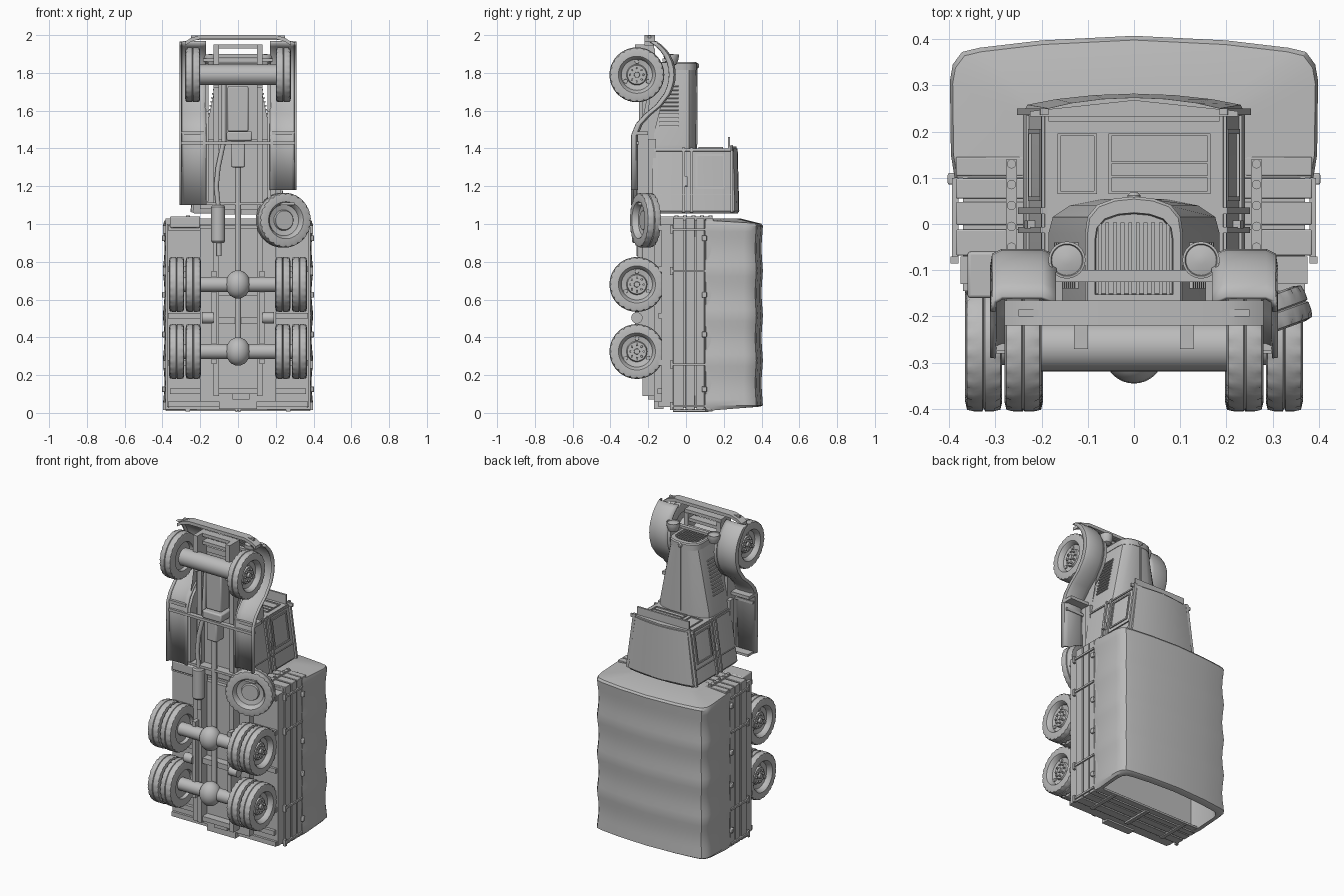
import bpy, bmesh, math
from mathutils import Matrix, Vector

if "Cube" in bpy.data.objects:
    bpy.data.objects.remove(bpy.data.objects["Cube"])

mat = bpy.data.materials.new("plain_grey")
mat.use_nodes = True
GREY = (0.5, 0.5, 0.5, 1)
mat.diffuse_color = GREY
mat.node_tree.nodes["Principled BSDF"].inputs["Base Color"].default_value = GREY
parts = []


def finish(name, bm, mirror=False, bevel=0, solid=0):
    bmesh.ops.recalc_face_normals(bm, faces=bm.faces)
    me = bpy.data.meshes.new(name)
    bm.to_mesh(me)
    bm.free()
    me.materials.append(mat)
    ob = bpy.data.objects.new(name, me)
    bpy.context.collection.objects.link(ob)
    if solid:
        m = ob.modifiers.new("Thickness", "SOLIDIFY")
        m.thickness, m.offset = solid, 0
    if bevel:
        m = ob.modifiers.new("Bevel", "BEVEL")
        m.width, m.segments = bevel, 2
    if mirror:
        ob.modifiers.new("Mirror", "MIRROR")
    parts.append(ob)
    return ob


def add_box(bm, x, y, z, rot=0):
    c = Vector([(a + b) / 2 for a, b in (x, y, z)])
    s = [abs(b - a) for a, b in (x, y, z)]
    bmesh.ops.create_cube(bm, size=1, matrix=Matrix.Translation(c)
                          @ Matrix.Rotation(rot, 4, 'Y') @ Matrix.Diagonal((*s, 1)))


def boxes(name, items, mirror=False, bevel=0):
    bm = bmesh.new()
    for it in items:
        add_box(bm, *it)
    return finish(name, bm, mirror, bevel)


def loft(name, sections, mirror=False, bevel=0):
    bm = bmesh.new()
    rings = [[bm.verts.new(p) for p in s] for s in sections]
    n = len(rings[0])
    for a, b in zip(rings, rings[1:]):
        for i in range(n):
            bm.faces.new((a[i], a[(i + 1) % n], b[(i + 1) % n], b[i]))
    bm.faces.new(rings[0])
    bm.faces.new(rings[-1])
    return finish(name, bm, mirror, bevel)


def arch(half, z, sx=1, y0=0, sy=1):
    """Symmetric section from its right half, listed bottom to crown."""
    pts = half + [(-x, y) for x, y in reversed(half) if x > 0]
    return [(x * sx, y0 + (y - y0) * sy, z) for x, y in pts]


def lathe(name, profile, centre, axis='X', seg=32, notched=(), turn=0, mirror=False):
    """Spin (radius, offset) pairs about an axis; notched rows get tread cuts."""
    bm = bmesh.new()
    rot = {'X': Matrix.Rotation(math.pi / 2, 4, 'Y'), 'Z': Matrix.Identity(4),
           'Y': Matrix.Rotation(-math.pi / 2, 4, 'X')}[axis]
    mx = Matrix.Translation(centre) @ Matrix.Rotation(turn, 4, 'Z') @ rot
    rings = []
    for j, (r, h) in enumerate(profile):
        ring = []
        for k in range(seg):
            rr = r * (0.955 if j in notched and k % 4 == 0 else 1)
            a = math.tau * k / seg
            ring.append(bm.verts.new(mx @ Vector((rr * math.cos(a), rr * math.sin(a), h))))
        rings.append(ring)
    for a, b in zip(rings, rings[1:]):
        for i in range(seg):
            bm.faces.new((a[i], a[(i + 1) % seg], b[(i + 1) % seg], b[i]))
    bm.faces.new(rings[0])
    bm.faces.new(rings[-1])
    return finish(name, bm, mirror)


def tube(name, pts, r, mirror=False):
    cu = bpy.data.curves.new(name, 'CURVE')
    cu.dimensions, cu.bevel_depth, cu.use_fill_caps = '3D', r, True
    sp = cu.splines.new('POLY')
    sp.points.add(len(pts) - 1)
    for p, q in zip(sp.points, pts):
        p.co = (*q, 1)
    cu.materials.append(mat)
    ob = bpy.data.objects.new(name, cu)
    bpy.context.collection.objects.link(ob)
    if mirror:
        ob.modifiers.new("Mirror", "MIRROR")


# Wheels: tyre, dished rim, hub, bolts and hand holes
def wheel(name, c, axis='X', turn=0, mirror=True):
    R, w = 0.145, 0.04
    prof = [(0.03, -w * .5), (0.085, -w * .5), (0.09, -w), (0.125, -w), (R - .003, -w * .9), (R, -w * .55),
            (R, -.003), (R - .006, 0), (R, .003), (R, w * .55), (R - .003, w * .9), (0.125, w),
            (0.098, w), (0.09, w * .8), (0.082, w * .25), (0.055, w * .1), (0.05, w * .4), (0.02, w * .4)]
    lathe(name, prof, c, axis, 96, (4, 10), turn, mirror)


def wheel_fittings(name, c):
    x, y, z = c
    bm = bmesh.new()
    for count, rad, size, dx in ((8, 0.036, 0.006, 0.02), (3, 0.069, 0.012, 0.008), (1, 0, 0.016, 0.022)):
        for k in range(count):
            a = math.tau * k / count
            p = Vector((x + dx, y + rad * math.sin(a), z + rad * math.cos(a)))
            bmesh.ops.create_cone(bm, cap_ends=True, segments=12, radius1=size, radius2=size * .9, depth=0.014,
                                  matrix=Matrix.Translation(p) @ Matrix.Rotation(math.pi / 2, 4, 'Y'))
    finish(name, bm, True)


AX_Y = -0.26
for label, x, z in (("front", 0.24, 1.79), ("middle_inner", 0.237, 0.68), ("middle_outer", 0.325, 0.68),
                    ("rear_inner", 0.237, 0.325), ("rear_outer", 0.325, 0.325)):
    wheel(label + "_wheels", (x, AX_Y, z))
    if "inner" not in label:
        wheel_fittings(label + "_wheel_bolts", (x, AX_Y, z))
wheel("spare_wheel", (0.24, -0.215, 1.02), 'Y', math.radians(20) + math.pi, False)

# Axles and drive line
for label, z, r in (("front", 1.79, 0.054), ("middle", 0.68, 0.04), ("rear", 0.325, 0.04)):
    lathe(label + "_axle", [(r, -0.3 if r < .05 else -.2), (r, 0.3 if r < .05 else .2)], (0, AX_Y - .005, z))
    if label != "front":
        ball = [(0.064 * math.sin(math.pi * i / 12) + .001, -0.075 * math.cos(math.pi * i / 12)) for i in range(13)]
        lathe(label + "_differential", ball, (0, -0.28, z), 'Z')
lathe("drive_shaft", [(0.017, 0.33), (0.017, 1.32)], (0, -0.24, 0), 'Z', 16)
boxes("gearbox", [((-.037, .037), (-.27, -.17), (1.3, 1.44)), ((-.06, .075), (-.28, -.16), (1.44, 1.49)),
                  ((-.055, .055), (-.25, -.1), (1.49, 1.73))], bevel=.008)
lathe("muffler", [(0.03, 0.9), (0.037, 0.91), (0.037, 1.09), (0.03, 1.1)], (-0.105, -0.25, 0), 'Z', 24)
tube("exhaust_pipe", [(-.1, -.25, .83), (-.105, -.25, 1.1), (-.115, -.25, 1.2), (-.105, -.25, 1.3),
                      (-.075, -.24, 1.44), (-.075, -.22, 1.74)], 0.013)

# Chassis
boxes("frame_rails", [((.1, .13), (-.23, -.165), (.09, 1.93)), ((.1, .13), (-.27, -.21), (1.72, 1.95)),
                      ((.115, .14), (-.27, -.17), (.26, .75))], True)
boxes("cross_members", [((-.13, .13), (-.22, -.17), (z, z + d)) for z, d in
      ((.1, .03), (.47, .035), (.62, .03), (1.05, .03), (1.88, .02), (1.93, .02))])
boxes("tow_hitch", [((-.1, .1), (-.17, -.12), (.02, .09)), ((-.03, .06), (-.2, -.15), (.07, .13))])
lathe("suspension_pivots", [(.03, .13), (.03, .19)], (0, -.26, .503), 'X', 20, mirror=True)

# Front bumper with swept ends
loft("bumper", [[(x, y, z - dz) for y, dz in ((-.22, 0), (-.165, 0), (-.165, .02), (-.22, .02))]
                for x, z in ((-.28, 1.965), (-.25, 1.985), (-.2, 2.0), (.2, 2.0), (.25, 1.985), (.28, 1.965))])
boxes("bumper_rib", [((-.25, .25), (-.2, -.185), (1.975, 1.998))])

# Radiator, grille and bonnet
shell = [(1, -.17), (1, -.02), (.95, .015), (.75, .04), (.4, .053), (0, .057)]
loft("bonnet", [arch([(x * w, y) for x, y in shell], z) for z, w in ((1.40, .185), (1.42, .185), (1.83, .1))])
front = [(x * .106, y * 1.04) for x, y in shell]
loft("radiator_shell", [arch(front, 1.815), arch(front, 1.85), arch(front, 1.857, .95, -.05, .95),
                        arch(front, 1.857, .8, -.08, .75), arch(front, 1.835, .78, -.08, .73)])
boxes("grille_bars", [((x - .004, x + .004), (-.16, .003), (1.83, 1.853))
                      for x in [(i - 4.5) * .0165 for i in range(10)]])
lathe("radiator_cap", [(.014, 0), (.014, .012), (.008, .018)], (0, .05, 1.838), 'Y', 16)
lean = math.atan(-.085 / .41)
boxes("bonnet_louvres", [((x - .002, x + .008), (-.14, -.04), (z - .004, z + .004), lean)
      for z, x in [(1.52 + i * .021, .185 - (.1 + i * .021) * .207) for i in range(11)]], True)
boxes("bonnet_hinge", [((-.004, .004), (.05, .062), (1.42, 1.84))])

# Headlamps on a cross bar
lamp = [(.008, -.05), (.028, -.04), (.038, -.015), (.04, 0), (.04, .012), (.035, .013), (.033, .008), (.01, .014)]
lathe("headlamps", lamp, (.145, -.078, 1.885), 'Z', 32, mirror=True)
boxes("lamp_bar", [((-.185, .185), (-.125, -.1), (1.86, 1.875))])

# Front wings sweeping into the running boards
arc = [(AX_Y + .2 * math.sin(a), 1.79 + .2 * math.cos(a))
       for a in [math.radians(30 + i * 10) for i in range(9)]]
sweep = arc + [(-.085, 1.69), (-.13, 1.63), (-.19, 1.58), (-.235, 1.53), (-.26, 1.47)]
for side, s, end in (("left", 1, 1.18), ("right", -1, 1.10)):
    bm = bmesh.new()
    rows = [[bm.verts.new((s * x, y + dy, z)) for x, dy in ((.17, -.012), (.2, 0), (.285, 0), (.302, -.008), (.305, -.03))]
            for y, z in sweep + [(-.26, end)]]
    for a, b in zip(rows, rows[1:]):
        for i in range(4):
            bm.faces.new((a[i], a[i + 1], b[i + 1], b[i]))
    finish(side + "_wing_and_running_board", bm, solid=.012)
apron = arc[4:] + sweep[9:] + [(-.26, 1.12), (-.17, 1.12), (-.17, 1.85)]
loft("wing_aprons", [[(x, y, z) for y, z in apron] for x in (.155, .175)], True)
boxes("cab_floor", [((-.2, .2), (-.2, -.16), (1.08, 1.45)), ((-.3, .3), (-.28, -.25), (1.42, 1.437)),
                    ((-.3, .3), (-.255, -.2), (1.1, 1.115))])
boxes("step_box", [((-.31, -.18), (-.275, -.2), (1.47, 1.49)), ((.18, .31), (-.275, -.2), (1.47, 1.49))])

# Cab, narrower toward the windscreen
cab = [(1, -.18), (1, .24), (.96, .258), (.7, .27), (.35, .279), (0, .282)]
loft("cab", [arch([(x * w, y) for x, y in cab], z, 1, 0, k) for z, w, k in
             ((1.055, .232, .97), (1.068, .24, 1), (1.40, .193, .97))])
tilt = math.atan(-.047 / .332)


def side(z, d=0):
    return .24 - (z - 1.068) * .1416 + d


def flank(y, z, d=.006):
    x = side((z[0] + z[1]) / 2)
    return ((x - .006, x + d), y, z, tilt)


boxes("side_windows", [flank((.05, .06), (1.19, 1.37)), flank((.195, .205), (1.19, 1.37)),
                       flank((.05, .205), (1.185, 1.195)), flank((.05, .205), (1.36, 1.37))], True)
boxes("doors", [flank((-.17, .235), (1.155, 1.159)), flank((-.17, .235), (1.385, 1.395)),
                flank((-.01, .008), (1.2, 1.25), .016)], True)
boxes("belt_mouldings", [flank((.022, .036), (1.06, 1.405), .01), flank((-.02, -.006), (1.06, 1.405), .01)], True)
boxes("roof_gutter", [flank((.236, .25), (1.06, 1.42), .012)], True)
screen = []
for x0, x1 in ((-.165, -.08), (-.055, .165)):
    screen += [((x0, x1), (y, y + .006), (1.39, 1.407)) for y in (.065, .19)]
    screen += [((x, x + .006), (.065, .196), (1.39, 1.407)) for x in (x0, x1 - .006)]
boxes("windscreen_frames", screen + [((-.055, .165), (y, y + .005), (1.39, 1.406)) for y in (.1, .13)])
loft("sun_visor", [[(x, y, z) for x, y in ((-.225, .232), (.225, .232), (.225, .244), (0, .268), (-.225, .244))]
                   for z in (1.39, 1.41)])
boxes("visor_blade", [((-.185, .185), (.222, .234), (1.4, 1.46))])

# Cargo bed: floor, slatted sides, stakes
boxes("bed_floor", [((-.375, .375), (-.13, -.07), (.03, 1.0)), ((-.2, .2), (-.17, -.13), (.06, .98))])
boxes("bed_cross_sills", [((-.37, .37), (-.145, -.125), (z, z + .03)) for z in (.03, .25, .5, .745, .965)])
slats = [(-.068, -.012), (-.002, .048), (.055, .098), (.104, .145)]
boxes("side_slats", [((.367, .385), y, (.02, 1.03)) for y in slats], True, .003)
boxes("end_slats", [((-.385, .385), y, z) for y in slats for z in ((.015, .03), (1.015, 1.03))], bevel=.003)
boxes("bed_liner", [((.36, .37), (-.07, .14), (.03, 1.02)), ((0, .365), (-.07, .14), (1.0, 1.018)),
                    ((0, .365), (-.07, .1), (.025, .035))], True)
boxes("side_stakes", [b for z in (.03, .25, .745, .965) for b in
      (((.38, .394), (-.075, .1), (z, z + .012)), ((.38, .397), (-.085, -.07), (z - .015, z + .027)))], True)
boxes("end_stakes", [((.253, .277), (-.07, .14), z) for z in ((.008, .02), (1.025, 1.04))]
      + [((.002, .014), (-.07, .12), (.005, .02))], True)
for i in range(5):
    lathe(f"stake_bolts_{i + 1}", [(.01, 0), (.01, .006)], (.265, -.05 + i * .045, 1.038), 'Z', 12, mirror=True)
boxes("tarpaulin_ties", [((.385, .403), (.085, .11), (z, z + .03)) for z in (.11, .4, .61, .91)], True, .004)
boxes("front_locker", [((-.36, -.2), (-.16, -.06), (.98, 1.04))], bevel=.006)
boxes("rear_mudflap_brackets", [((.2, .36), (-.15, -.125), (.1, .13))], True)

# Canvas cover, sagging between its hoops and open at the tail
cover = [(.388, .1), (.396, .15), (.398, .31), (.392, .345), (.372, .372), (.335, .381), (.2, .397), (0, .407)]
body = []
for i in range(33):
    t = i / 32
    sag = 1 - .022 * abs(math.sin(4 * math.pi * t)) ** 1.3
    body.append(arch(cover, .04 + .95 * t, sag, .1, sag))
slope = lambda sec, k: [(x, y, z - k * (y - .1)) for x, y, z in sec]
inner = [arch(cover, z, .9, .1, .86) for z in (.95, .06)]
tail = [slope(arch(cover, .012, .91, .1, .87), -.07), slope(arch(cover, .01, .97, .1, .96), -.08)]
nose = [slope(arch(cover, 1.02, .985, .1, .97), .06), arch(cover, 1.03, .6, .1, .6)]
loft("canvas_cover", inner + tail + body + nose)

bpy.ops.object.select_all(action='DESELECT')
for ob in parts:
    ob.select_set(True)
bpy.context.view_layer.objects.active = parts[0]
bpy.ops.object.shade_smooth_by_angle(angle=math.radians(32))
